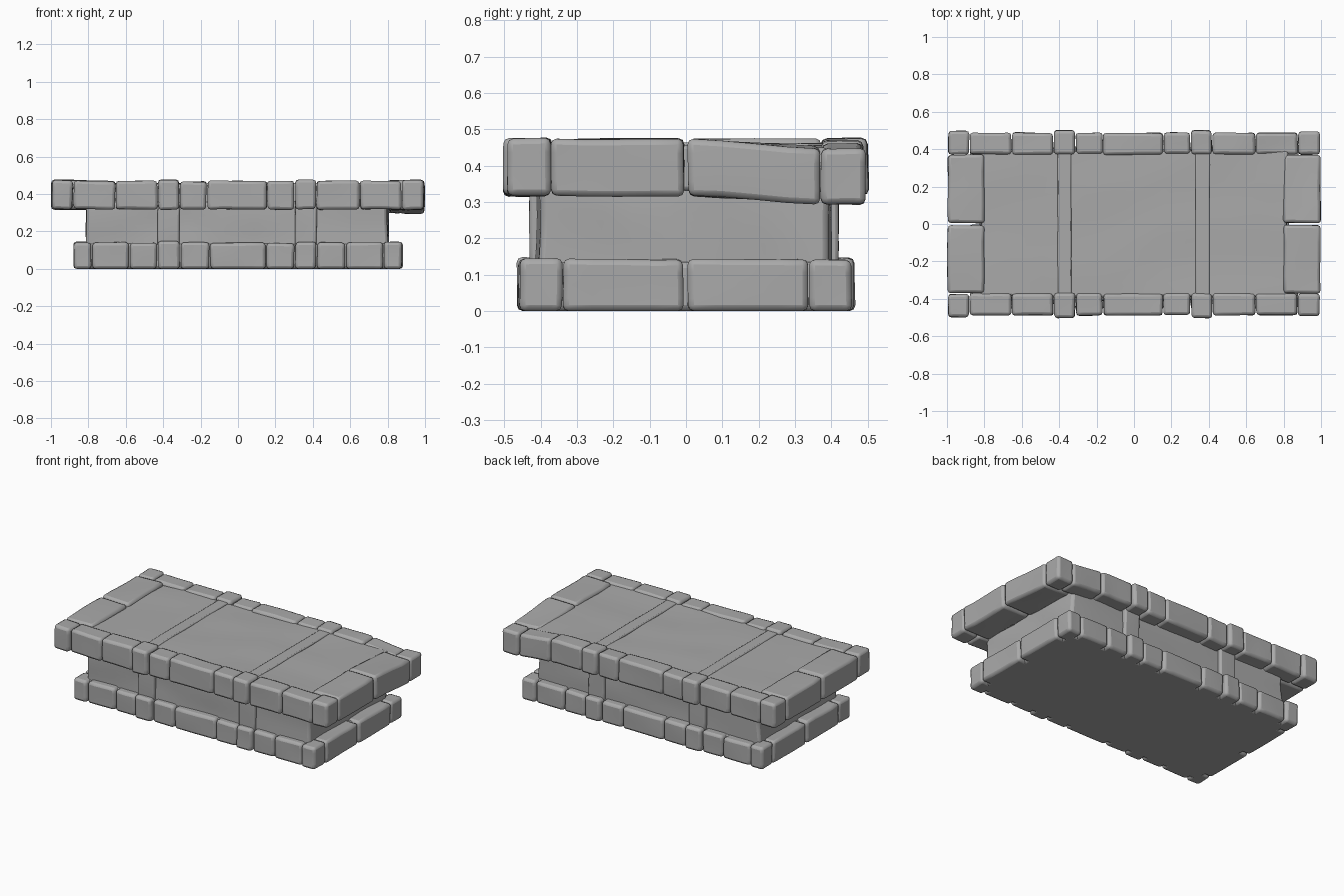
import bpy, bmesh
from mathutils import Vector, noise

if "Cube" in bpy.data.objects:
    bpy.data.objects.remove(bpy.data.objects["Cube"])

stone = bpy.data.materials.new("grey stone")
stone.use_nodes = True
COLOR = (0.4, 0.4, 0.4, 1)
stone.diffuse_color = COLOR
stone.node_tree.nodes["Principled BSDF"].inputs["Base Color"].default_value = COLOR


def block(name, x, y, z, bevel=0.016, rough=0.006, cuts=3, warp=None):
    """Worn stone block filling the given ranges."""
    lo, hi = Vector((x[0], y[0], z[0])), Vector((x[1], y[1], z[1]))
    bm = bmesh.new()
    bmesh.ops.create_cube(bm, size=1)
    for v in bm.verts:
        v.co = Vector((lo[i] + (v.co[i] + 0.5) * (hi[i] - lo[i]) for i in range(3)))
    bmesh.ops.subdivide_edges(bm, edges=bm.edges[:], cuts=cuts, use_grid_fill=True)
    for v in bm.verts:
        p = v.co.copy()
        v.co += noise.noise_vector(p * 5 + Vector((hi.x * 3, hi.y, hi.z))) * rough
        if p.z < 0.001:
            v.co.z = 0
        if warp:
            v.co.z += warp(p)
    mesh = bpy.data.meshes.new(name)
    bm.to_mesh(mesh)
    bm.free()
    mesh.materials.append(stone)
    ob = bpy.data.objects.new(name, mesh)
    bpy.context.collection.objects.link(ob)
    mod = ob.modifiers.new("worn edges", 'BEVEL')
    mod.width, mod.segments = bevel, 2
    mod.limit_method, mod.angle_limit = 'ANGLE', 0.9
    bpy.ops.object.select_all(action='DESELECT')
    ob.select_set(True)
    bpy.context.view_layer.objects.active = ob
    bpy.ops.object.shade_smooth_by_angle(angle=0.7)
    return ob


def sag(p):
    """Sunken back left corner of the upper rim."""
    return -0.027 * max(0, min(1, (p.x - 0.6) / 0.3)) * max(0, min(1, p.y / 0.4))


def ring(name, seams, half_x, half_y, inner_x, inner_y, z, warp=None):
    """Rows of stones front and back, plus two stones on each end."""
    gap = 0.003
    xs = [-half_x] + seams + [half_x]
    for side, sign in (("front", -1), ("back", 1)):
        for i, (a, b) in enumerate(zip(xs, xs[1:])):
            strap = i in (3, 7)
            corner = i in (0, len(xs) - 2)
            grow = 0.008 if strap else 0.002 if corner else -0.006
            y = sorted((sign * inner_y, sign * (half_y + grow)))
            top = z[1] + (0.003 if strap else 0 if corner else -0.004)
            block(f"{name}_{side}_stone_{i + 1}", (a + gap, b - gap), y, (z[0], top), warp=warp)
    for side, sign in (("right", -1), ("left", 1)):
        x = sorted((sign * inner_x, sign * half_x))
        for part, y in (("front", (-inner_y + gap, -0.006)), ("back", (0.006, inner_y - gap))):
            block(f"{name}_{side}_{part}_end_stone", x, y, z, warp=warp)


# Foot: solid core and a ring of stones
block("foot_core", (-0.83, 0.83), (-0.42, 0.41), (0, 0.135), rough=0)
ring("foot", [-0.78, -0.58, -0.43, -0.31, -0.15, 0.15, 0.305, 0.42, 0.575, 0.78],
     0.88, 0.457, 0.74, 0.342, (0, 0.143))

# Recessed body with straps
block("body", (-0.808, 0.802), (-0.408, 0.396), (0.1, 0.36), rough=0.014, cuts=8)
for side, x in (("right", (-0.43, -0.312)), ("left", (0.305, 0.42))):
    block(f"body_{side}_strap", x, (-0.43, 0.42), (0.12, 0.35), bevel=0.01)

# Upper slab with straps, framed by a ring of stones
block("top_panel", (-0.82, 0.82), (-0.39, 0.39), (0.33, 0.455), rough=0.009, cuts=9)
for side, x in (("right", (-0.408, -0.335)), ("left", (0.328, 0.405))):
    block(f"top_{side}_strap", x, (-0.38, 0.38), (0.36, 0.462), bevel=0.006, rough=0.003)
ring("rim", [-0.88, -0.655, -0.43, -0.312, -0.165, 0.157, 0.303, 0.418, 0.65, 0.875],
     0.996, 0.494, 0.8, 0.372, (0.318, 0.473), warp=sag)
